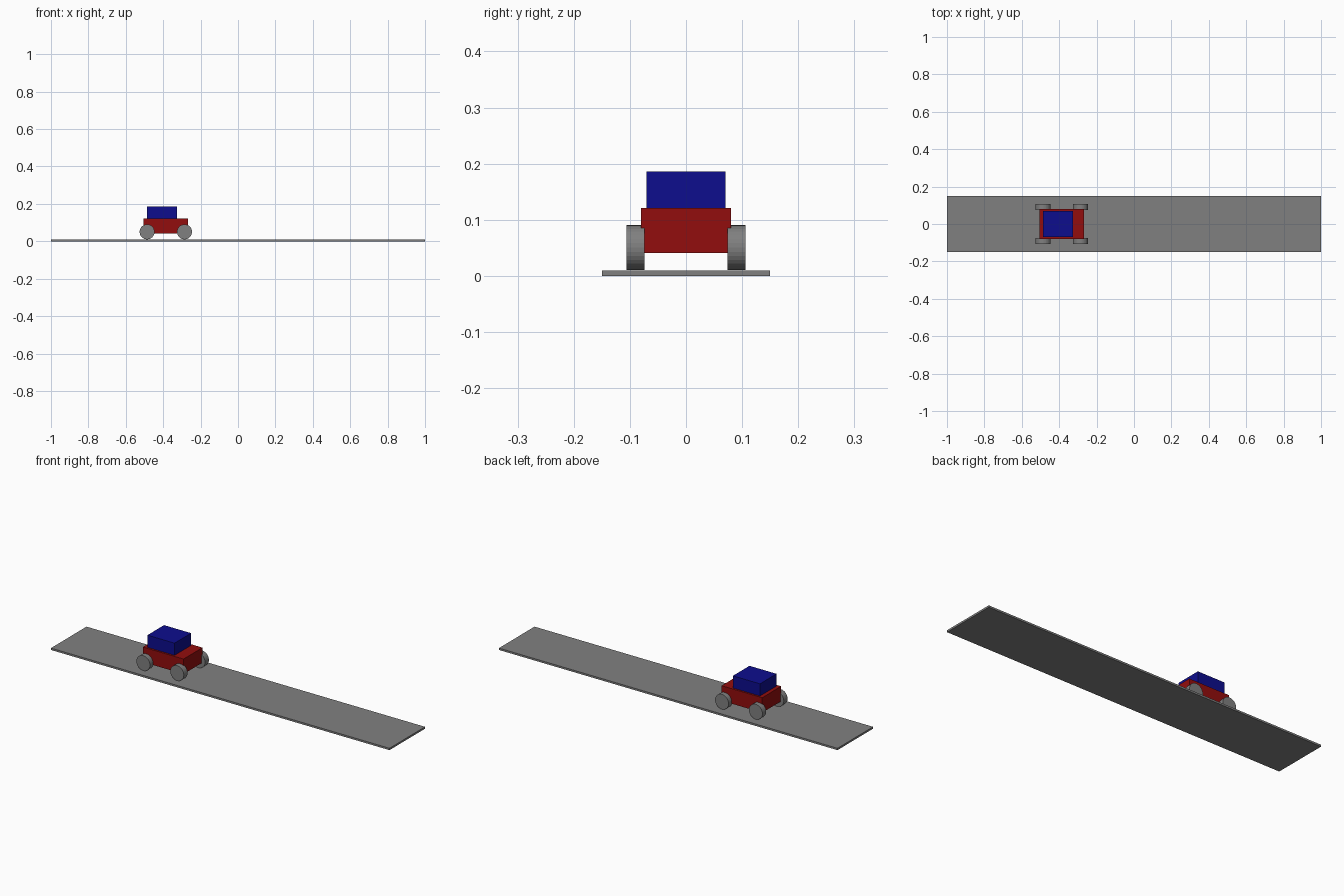
import bpy
import math

if "Cube" in bpy.data.objects:
    bpy.data.objects.remove(bpy.data.objects["Cube"])


def material(name, rgb):
    mat = bpy.data.materials.new(name)
    mat.diffuse_color = (*rgb, 1.0)
    mat.use_nodes = True
    mat.node_tree.nodes["Principled BSDF"].inputs["Base Color"].default_value = mat.diffuse_color
    return mat


grey = material("grey", (0.216, 0.216, 0.216))
red = material("red", (0.29, 0.004, 0.004))
blue = material("blue", (0.004, 0.004, 0.27))


def box(name, x, y, z, mat):
    """Box from (min, max) ranges along each axis."""
    bpy.ops.mesh.primitive_cube_add(size=1)
    ob = bpy.context.object
    ob.name = name
    ob.location = [(a + b) / 2 for a, b in (x, y, z)]
    ob.scale = [b - a for a, b in (x, y, z)]
    ob.data.materials.append(mat)


CAR_X = -0.386

# Road strip
box("road", (-1, 1), (-0.15, 0.15), (0, 0.01), grey)

# Car body and cabin (the cabin sits towards the rear)
box("car_body", (CAR_X - 0.12, CAR_X + 0.12), (-0.08, 0.08), (0.041, 0.121), red)
box("car_cabin", (CAR_X - 0.10, CAR_X + 0.06), (-0.07, 0.07), (0.121, 0.186), blue)

# Four wheels resting on the road
for end, dx in (("rear", -0.1), ("front", 0.1)):
    for side, y in (("right", -0.09), ("left", 0.09)):
        bpy.ops.mesh.primitive_cylinder_add(
            vertices=32, radius=0.04, depth=0.032,
            location=(CAR_X + dx, y, 0.0505), rotation=(math.pi / 2, 0, 0))
        wheel = bpy.context.object
        wheel.name = f"{end}_{side}_wheel"
        wheel.data.materials.append(grey)
